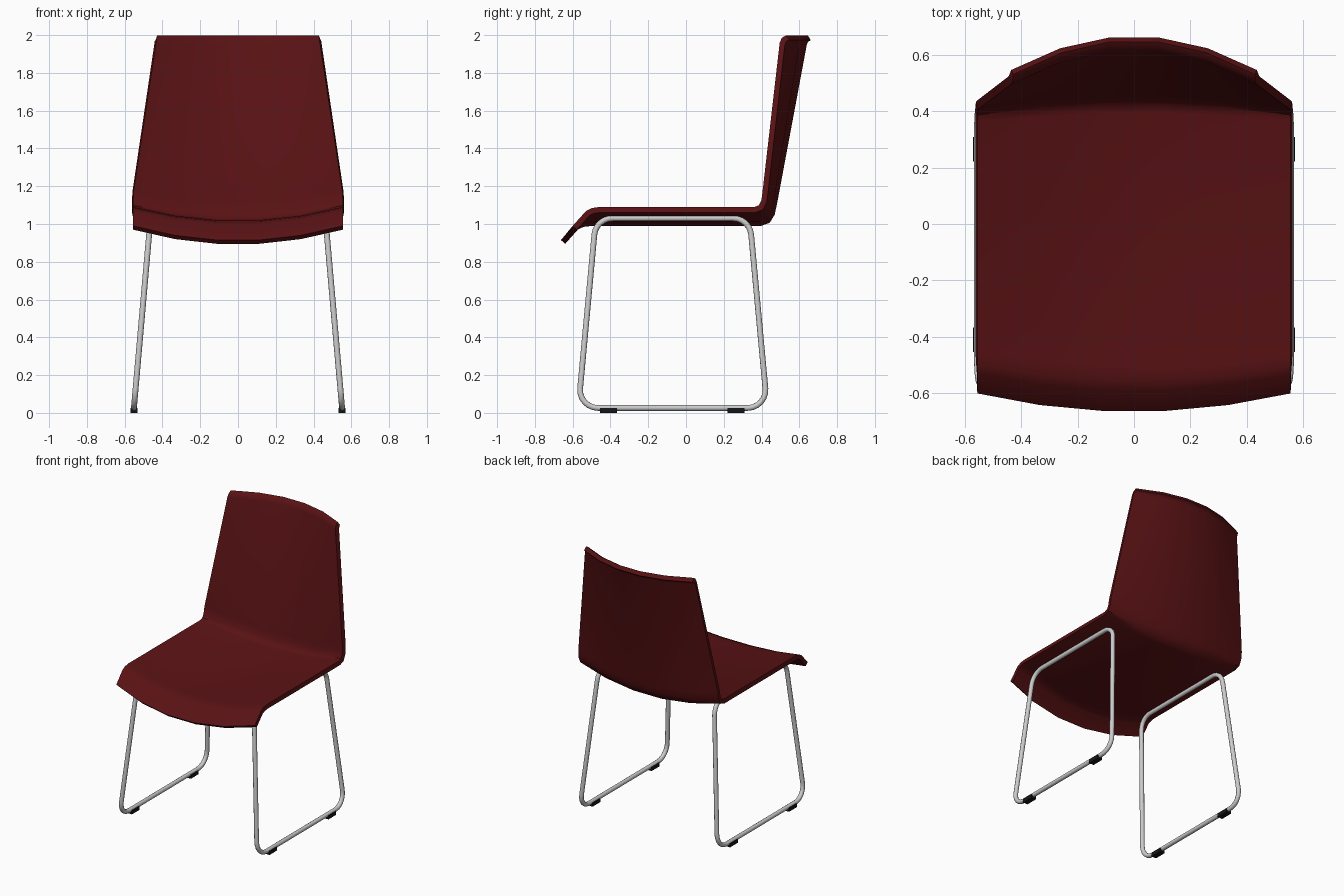
import bpy, bmesh
from math import radians, tan
from mathutils import Vector

if "Cube" in bpy.data.objects:
    bpy.data.objects.remove(bpy.data.objects["Cube"])


def material(name, colour):
    m = bpy.data.materials.new(name)
    m.diffuse_color = (*colour, 1)
    m.use_nodes = True
    m.node_tree.nodes["Principled BSDF"].inputs["Base Color"].default_value = m.diffuse_color
    return m


def add_object(name, data, mat=None):
    ob = bpy.data.objects.new(name, data)
    bpy.context.collection.objects.link(ob)
    if mat:
        data.materials.append(mat)
    return ob


def finish(ob, angle):
    # Turn modifiers and curves into plain mesh, then shade
    bpy.ops.object.select_all(action='DESELECT')
    ob.select_set(True)
    bpy.context.view_layer.objects.active = ob
    bpy.ops.object.convert(target='MESH')
    bpy.ops.object.shade_smooth_by_angle(angle=radians(angle))


red = material("dark_red", (0.10, 0.006, 0.007))
black = material("black", (0.008, 0.008, 0.008))

# Shell profile at the side edge: y, z, half width, bow in y, bow in z
rows = [
    (-0.600, 0.990, 0.555, -0.062, -0.075),
    (-0.530, 1.068, 0.555, -0.060, -0.072),
    (-0.500, 1.084, 0.555, -0.050, -0.070),
    (-0.460, 1.090, 0.555, -0.040, -0.070),
    (0.362, 1.090, 0.555, 0.030, -0.070),
    (0.386, 1.099, 0.555, 0.037, -0.068),
    (0.399, 1.125, 0.555, 0.042, -0.065),
    (0.405, 1.170, 0.553, 0.047, -0.060),
    (0.496, 1.960, 0.433, 0.115, 0.0),
    (0.507, 1.985, 0.430, 0.115, 0.0),
    (0.530, 1.999, 0.428, 0.115, 0.0),
]
columns = [-1, -0.6, -0.2, 0.2, 0.6, 1]

# One-piece seat and back shell
bm = bmesh.new()
grid = []
for y, z, w, by, bz in rows:
    line = []
    for t in columns:
        f = (1 - t * t) / 0.96
        line.append(bm.verts.new((w * t, y + by * f, z + bz * f)))
    grid.append(line)
for a, b in zip(grid, grid[1:]):
    for i in range(len(columns) - 1):
        bm.faces.new((a[i], a[i + 1], b[i + 1], b[i]))
mesh = bpy.data.meshes.new("seat_shell")
bm.to_mesh(mesh)
bm.free()
shell = add_object("seat_shell", mesh, red)
solid = shell.modifiers.new("thickness", 'SOLIDIFY')
solid.thickness = 0.03
solid.offset = -1
solid.use_even_offset = True
finish(shell, 40)


def rounded_loop(corners, radius, steps=6):
    # Replace each corner of a closed loop with an arc
    pts = []
    for i, p in enumerate(corners):
        d1 = (corners[i - 1] - p).normalized()
        d2 = (corners[(i + 1) % len(corners)] - p).normalized()
        half = d1.angle(d2) / 2
        bis = (d1 + d2).normalized()
        reach = radius / tan(half)
        centre = p + bis * (reach ** 2 + radius ** 2) ** 0.5
        start = p + d1 * reach - centre
        end = p + d2 * reach - centre
        turn = start.rotation_difference(end)
        for k in range(steps + 1):
            q = turn.copy()
            q.identity()
            pts.append(centre + q.slerp(turn, k / steps) @ start)
    return pts


# Sled legs and glides, one set per side
for side, s in (("right", 1), ("left", -1)):
    corners = [Vector((s * (0.551 - (z - 0.026) * 0.0877), y, z)) for y, z in
               ((-0.570, 0.026), (0.430, 0.026), (0.337, 1.030), (-0.477, 1.030))]
    pts = rounded_loop(corners, 0.095)
    curve = bpy.data.curves.new(side + "_leg_loop", 'CURVE')
    curve.dimensions = '3D'
    curve.bevel_depth = 0.0155
    curve.bevel_resolution = 3
    spline = curve.splines.new('POLY')
    spline.points.add(len(pts) - 1)
    for sp, p in zip(spline.points, pts):
        sp.co = (*p, 1)
    spline.use_cyclic_u = True
    finish(add_object(side + "_leg_loop", curve), 40)

    for end, y in (("front", -0.41), ("back", 0.265)):
        bpy.ops.mesh.primitive_cube_add(size=1, location=(s * 0.551, y, 0.0135))
        pad = bpy.context.object
        pad.name = f"{side}_{end}_glide"
        pad.scale = (0.038, 0.088, 0.027)
        pad.data.materials.append(black)
